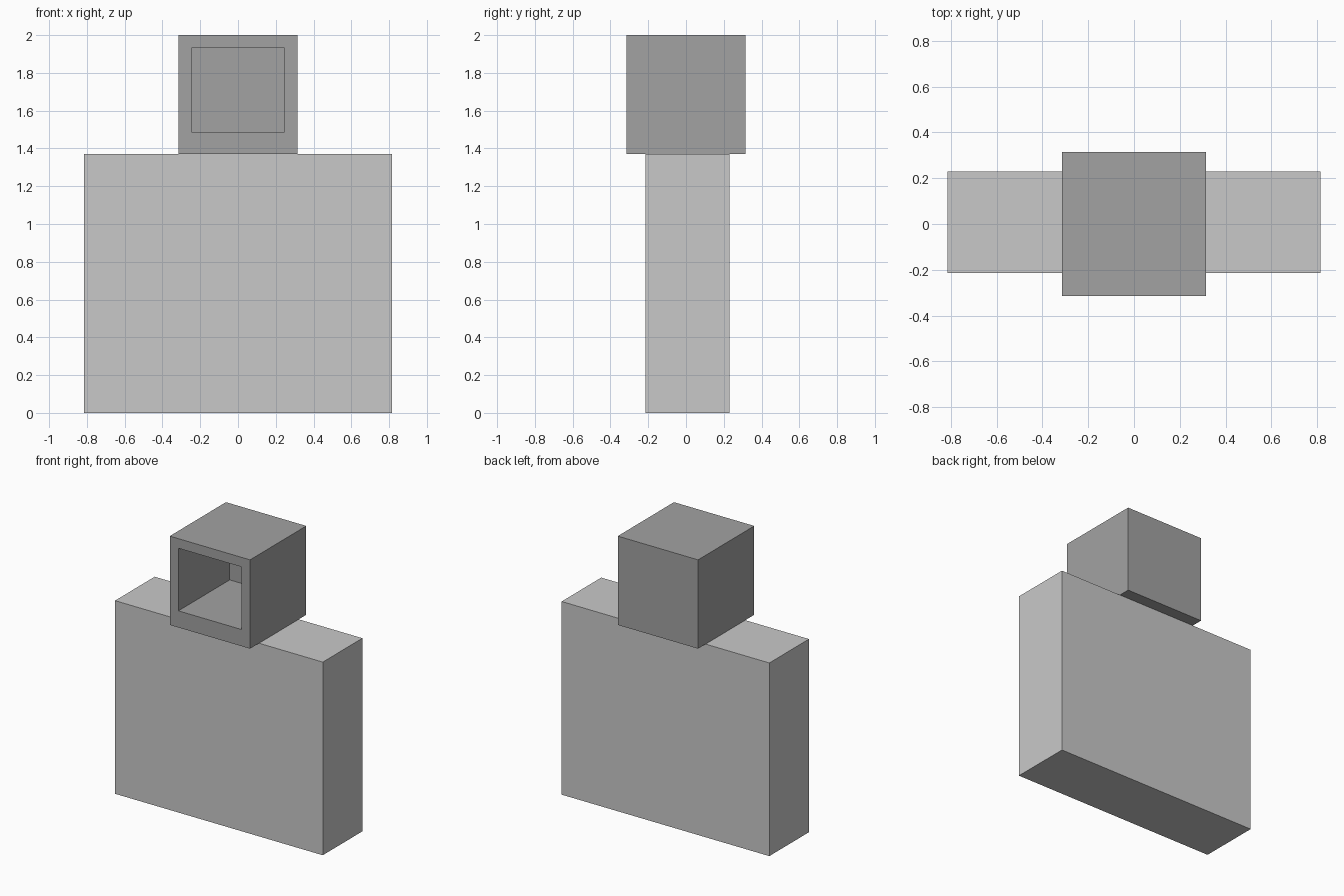
import bpy
import bmesh
from mathutils import Vector

if "Cube" in bpy.data.objects:
    bpy.data.objects.remove(bpy.data.objects["Cube"])


def material(name, value):
    m = bpy.data.materials.new(name)
    m.diffuse_color = (value, value, value, 1.0)
    m.use_nodes = True
    m.node_tree.nodes["Principled BSDF"].inputs["Base Color"].default_value = m.diffuse_color
    return m


def box(name, lo, hi, mat):
    """Axis-aligned box from its two opposite corners."""
    lo, hi = Vector(lo), Vector(hi)
    bm = bmesh.new()
    bmesh.ops.create_cube(bm, size=1.0)
    for v in bm.verts:
        v.co = Vector(((v.co[i] + 0.5) * (hi[i] - lo[i]) + lo[i]) for i in range(3))
    mesh = bpy.data.meshes.new(name)
    bm.to_mesh(mesh)
    bm.free()
    mesh.materials.append(mat)
    obj = bpy.data.objects.new(name, mesh)
    bpy.context.collection.objects.link(obj)
    return obj


light_grey = material("light grey", 0.584)
mid_grey = material("mid grey", 0.364)

# Wide slab body
box("body", (-0.815, -0.214, 0.0), (0.815, 0.23, 1.37), light_grey)

# Cube head on top
head = box("head", (-0.315, -0.315, 1.37), (0.315, 0.315, 2.0), mid_grey)

# Recess opening at the front: inset front face, then pushed inwards
bm = bmesh.new()
bm.from_mesh(head.data)
front = min(bm.faces, key=lambda f: f.calc_center_median().y)
bmesh.ops.inset_region(bm, faces=[front], thickness=0.05)
for v in front.verts:
    v.co.x = 0.247 if v.co.x > 0 else -0.247
    v.co.z = 1.932 if v.co.z > 1.685 else 1.488
cavity = bmesh.ops.extrude_discrete_faces(bm, faces=[front])["faces"][0]
for v in cavity.verts:
    v.co.y += 0.575
bmesh.ops.recalc_face_normals(bm, faces=bm.faces)
bm.to_mesh(head.data)
bm.free()
